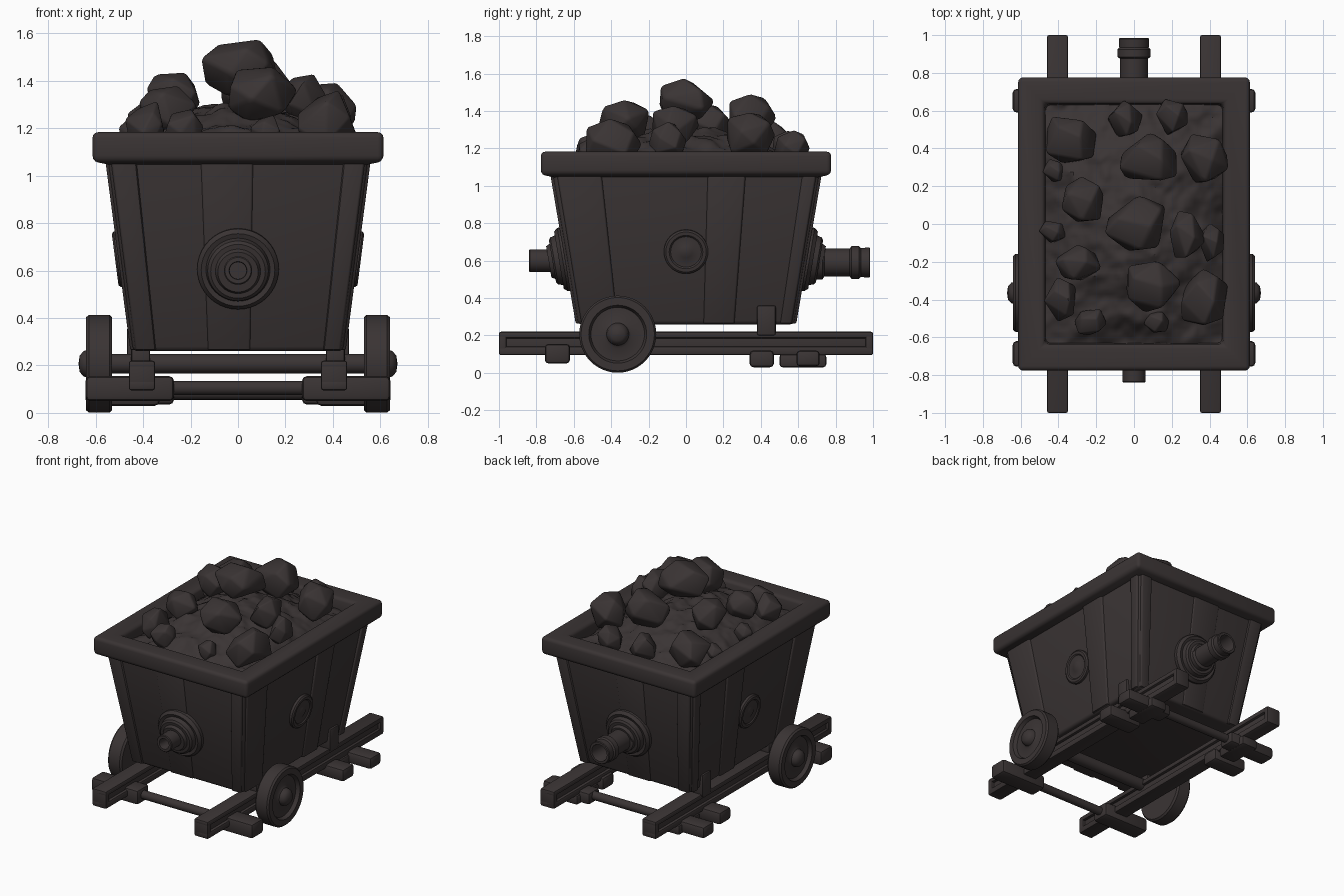
import bpy, bmesh, math, random
from mathutils import Vector, noise

if "Cube" in bpy.data.objects:
    bpy.data.objects.remove(bpy.data.objects["Cube"])

random.seed(11)
mat = bpy.data.materials.new("dark brown")
mat.diffuse_color = (0.042, 0.034, 0.034, 1)
mat.use_nodes = True
mat.node_tree.nodes["Principled BSDF"].inputs["Base Color"].default_value = mat.diffuse_color


def finish(name, bm, bevel=0.0, segments=2):
    bmesh.ops.remove_doubles(bm, verts=bm.verts, dist=1e-5)
    bmesh.ops.recalc_face_normals(bm, faces=bm.faces)
    if bevel:
        edges = [e for e in bm.edges if e.is_manifold and e.calc_face_angle(0) > 0.3]
        bmesh.ops.bevel(bm, geom=edges, offset=bevel, segments=segments,
                        affect='EDGES', profile=0.5, clamp_overlap=True)
    me = bpy.data.meshes.new(name)
    bm.to_mesh(me)
    bm.free()
    me.materials.append(mat)
    ob = bpy.data.objects.new(name, me)
    bpy.context.collection.objects.link(ob)
    return ob


def loft(name, loops, bevel=0.0, cap=True, closed=False, segments=2):
    """Joins equal-sized loops of points into a skin."""
    bm = bmesh.new()
    rows = [[bm.verts.new(p) for p in loop] for loop in loops]
    pairs = list(zip(rows, rows[1:])) + ([(rows[-1], rows[0])] if closed else [])
    n = len(rows[0])
    for a, b in pairs:
        for i in range(n):
            j = (i + 1) % n
            bm.faces.new((a[i], a[j], b[j], b[i]))
    if cap and not closed:
        bm.faces.new(rows[0])
        bm.faces.new(rows[-1])
    return finish(name, bm, bevel, segments)


def rect(x0, x1, y0, y1, z):
    return [(x0, y0, z), (x1, y0, z), (x1, y1, z), (x0, y1, z)]


def box(name, x0, x1, y0, y1, z0, z1, bevel=0.01):
    return loft(name, [rect(x0, x1, y0, y1, z0), rect(x0, x1, y0, y1, z1)], bevel)


def lathe(name, origin, axis, profile, steps=40):
    """Turns (radius, distance) points around an axis."""
    q = Vector(axis).to_track_quat('Z', 'Y')
    o = Vector(origin)
    loops = []
    for r, t in profile:
        r = max(r, 0.0005)
        loops.append([o + q @ Vector((r * math.cos(a), r * math.sin(a), t))
                      for a in (2 * math.pi * i / steps for i in range(steps))])
    return loft(name, loops)


# Tapered tub
ZB, ZT = 0.26, 1.07
XB, XT, YB, YT = 0.442, 0.548, 0.578, 0.715
loft("tub", [rect(-XB, XB, -YB, YB, ZB), rect(-XT, XT, -YT, YT, ZT)], 0.02, segments=3)


def board(name, side, f0, f1, d=0.014):
    """Thin raised plank lying on a sloping tub wall; f runs -1..1 across it."""
    axis, s = side
    loops = []
    for z, hx, hy in ((ZB + 0.005, XB, YB), (ZT, XT, YT)):
        out, across = (hx, hy) if axis == 'x' else (hy, hx)
        pts = [(s * (out - 0.02), f0 * across), (s * (out + d), (f0 + 0.02) * across),
               (s * (out + d), (f1 - 0.02) * across), (s * (out - 0.02), f1 * across)]
        loops.append([(a, b, z) if axis == 'x' else (b, a, z) for a, b in pts])
    loft(name, loops, 0.006)


for s in (-1, 1):
    for f0, f1 in ((-0.98, -0.62), (0.15, 0.46), (0.86, 0.99)):
        board("side_plank", ('x', s), f0, f1, 0.012)
    for f0, f1 in ((-0.99, -0.77), (0.8, 0.99)):
        board("end_plank", ('y', s), f0, f1, 0.012)
    board("end_plank_middle", ('y', s), -0.3, 0.13, 0.008)

# Rim frame
loops = []
for inset, z in ((0, 1.06), (0, 1.183), (0.138, 1.183), (0.15, 1.03)):
    loops.append(rect(-0.613 + inset, 0.613 - inset, -0.776 + inset, 0.776 - inset, z))
loft("rim", loops, 0.024, closed=True, segments=3)

# Heaped bed of fine coal
bm = bmesh.new()
bmesh.ops.create_grid(bm, x_segments=60, y_segments=80, size=1)
for v in bm.verts:
    u, w = v.co.x, v.co.y
    heap = (1 - abs(u) ** 2.2) * (1 - abs(w) ** 2.2)
    p = Vector((u * 0.48, w * 0.645, 0))
    v.co = (p.x, p.y, 1.09 + 0.21 * heap + 0.03 * noise.noise(p * 9) + 0.012 * noise.noise(p * 24))
finish("coal_bed", bm)

# Large coal lumps: x, y, z, half sizes along x, y, z, turn in degrees
lumps = [(.02, -.01, 1.45, .17, .145, .125, 0), (.09, -.33, 1.34, .14, .145, .12, 20),
         (-.30, -.21, 1.28, .12, .10, .10, 0), (-.27, .13, 1.33, .12, .12, .11, 0),
         (-.34, .45, 1.22, .13, .14, .12, 10), (-.05, .55, 1.2, .09, .10, .1, 0),
         (.20, .57, 1.2, .08, .09, .09, 0), (.08, .34, 1.36, .16, .13, .13, 0),
         (.37, .35, 1.27, .12, .14, .13, 0), (.28, -.06, 1.32, .10, .13, .11, 0),
         (.41, -.10, 1.24, .07, .10, .1, 0), (.37, -.40, 1.22, .12, .15, .13, -15),
         (-.38, -.40, 1.2, .09, .11, .11, 0), (-.23, -.52, 1.19, .09, .07, .09, 20),
         (.12, -.52, 1.18, .07, .06, .07, 0), (-.43, -.04, 1.18, .07, .06, .07, 0),
         (-.42, .28, 1.16, .06, .06, .06, 0)]
for x, y, z, rx, ry, rz, turn in lumps:
    bm = bmesh.new()
    ct, st = math.cos(math.radians(turn)), math.sin(math.radians(turn))
    for i in range(13):
        h = 1 - 2 * (i + 0.5) / 13
        a = i * 2.4 + random.uniform(-0.35, 0.35)
        k = math.sqrt(1 - h * h)
        d = random.uniform(0.98, 1.2)
        px, py = d * k * math.cos(a) * rx, d * k * math.sin(a) * ry
        bm.verts.new((x + px * ct - py * st, y + px * st + py * ct, z + d * h * rz))
    bmesh.ops.convex_hull(bm, input=bm.verts)
    finish("coal_lump", bm, rx * 0.09)

# Round bosses on the tub walls
for s in (-1, 1):
    lathe("end_flange", (0, s * 0.635, 0.61), (0, s, -0.17),
          [(0, -.03), (.17, -.03), (.172, .025), (.155, .045), (.135, .04), (.128, .07),
           (.115, .08), (.095, .08), (.085, .1), (0, .1)])
    lathe("side_disc", (s * 0.488, 0, 0.65), (s, 0, -0.13),
          [(0, -.02), (.118, -.02), (.118, .022), (.108, .03), (.09, .03), (.082, .023),
           (.04, .023), (.032, .028), (0, .03)])
lathe("front_stub", (0, -0.64, 0.6), (0, -1, 0),
      [(0, 0), (.06, 0), (.06, .195), (.055, .2), (.038, .2), (.035, .19), (.035, .11), (0, .11)])
lathe("back_pipe", (0, 0.64, 0.59), (0, 1, 0),
      [(0, 0), (.09, 0), (.09, .09), (.074, .1), (.074, .235), (.088, .245), (.088, .285),
       (.078, .295), (.08, .34), (.075, .345), (.06, .345), (.057, .335), (.057, .2), (0, .2)])

# Wheels and axle
for s in (-1, 1):
    lathe("wheel", (s * 0.53, -0.365, 0.207), (s, 0, 0),
          [(0, 0), (.195, 0), (.206, .012), (.206, .098), (.196, .11), (.155, .11), (.143, .085),
           (.075, .085), (.06, .095), (.054, .12), (.035, .137), (0, .142)], 48)
lathe("axle", (-0.54, -0.365, 0.207), (1, 0, 0), [(0, 0), (.042, 0), (.042, 1.08), (0, 1.08)], 24)

# Rails, bearings, posts, sleepers
for s in (-1, 1):
    def sbox(name, x0, x1, *rest):
        a, b = sorted((s * x0, s * x1))
        box(name, a, b, *rest)
    sbox("rail_web", .37, .44, -.97, .97, .11, .21)
    sbox("rail_head", .35, .46, -1, 1, .185, .22)
    sbox("rail_foot", .35, .46, -1, 1, .095, .14)
    for y in (-.98, .98):
        sbox("rail_end", .35, .46, y - .02, y + .02, .095, .22)
    sbox("front_bearing", .37, .45, -.43, -.30, .2, .28)
    sbox("rear_post", .38, .468, .38, .48, .2, .36)
    sbox("front_sleeper_end", .27, .642, -.755, -.62, .05, .155, .02)
    sbox("rear_sleeper_end", .27, .642, .59, .715, .035, .12, .02)
    sbox("rear_sleeper_plate", .34, .47, .5, .75, .03, .1, .015)
    sbox("small_sleeper", .33, .6, .34, .47, .03, .12, .02)
for y, z in ((-.687, .105), (.652, .085)):
    lathe("sleeper_bar", (-.3, y, z), (1, 0, 0), [(0, 0), (.03, 0), (.03, .6), (0, .6)], 16)

# Smooth shading with sharp edges kept
bpy.ops.object.select_all(action='SELECT')
bpy.context.view_layer.objects.active = bpy.context.selected_objects[0]
bpy.ops.object.shade_smooth_by_angle(angle=math.radians(35))
